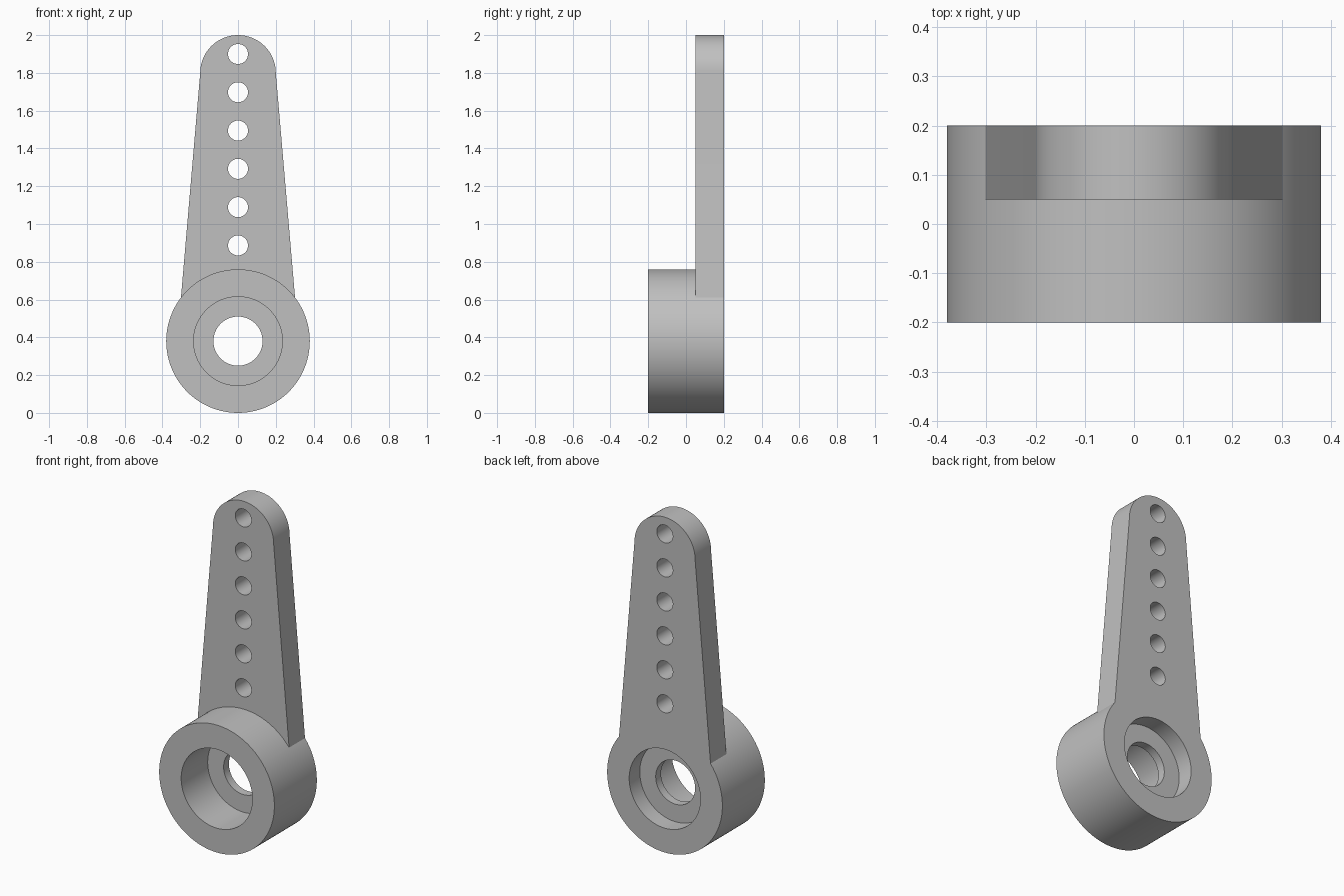
import bpy, bmesh, math
from mathutils import Matrix

if "Cube" in bpy.data.objects:
    bpy.data.objects.remove(bpy.data.objects["Cube"], do_unlink=True)

HUB_Z, HUB_R = 0.38, 0.38
BACK, ARM_FRONT = 0.2, 0.05

# Single grey plastic
grey = bpy.data.materials.new("grey plastic")
grey.use_nodes = True
colour = (0.53, 0.53, 0.53, 1)
grey.diffuse_color = colour
grey.node_tree.nodes["Principled BSDF"].inputs["Base Color"].default_value = colour


def new_object(name, bm):
    bmesh.ops.recalc_face_normals(bm, faces=bm.faces)
    mesh = bpy.data.meshes.new(name)
    bm.to_mesh(mesh)
    bm.free()
    mesh.materials.append(grey)
    obj = bpy.data.objects.new(name, mesh)
    bpy.context.collection.objects.link(obj)
    return obj


def cylinder(name, radius, z, y0, y1, sides):
    """Cylinder lying along y."""
    bm = bmesh.new()
    place = Matrix.Translation((0, (y0 + y1) / 2, z)) @ Matrix.Rotation(math.pi / 2, 4, "X")
    bmesh.ops.create_cone(bm, cap_ends=True, segments=sides, radius1=radius,
                          radius2=radius, depth=y1 - y0, matrix=place)
    return new_object(name, bm)


def prism(name, outline, y0, y1):
    """Outline in x and z, extruded along y."""
    bm = bmesh.new()
    face = bm.faces.new([bm.verts.new((x, y0, z)) for x, z in outline])
    side = bmesh.ops.extrude_face_region(bm, geom=[face])["geom"]
    bmesh.ops.translate(bm, vec=(0, y1 - y0, 0),
                        verts=[v for v in side if isinstance(v, bmesh.types.BMVert)])
    return new_object(name, bm)


def combine(target, other, operation):
    mod = target.modifiers.new(other.name, "BOOLEAN")
    mod.operation, mod.solver, mod.object = operation, "EXACT", other
    bpy.context.view_layer.objects.active = target
    bpy.ops.object.modifier_apply(modifier=mod.name)
    bpy.data.objects.remove(other, do_unlink=True)


# Round hub
horn = cylinder("lever_arm", HUB_R, HUB_Z, -0.2, BACK, 128)

# Tapered arm with a rounded tip, its foot sunk into the hub
TIP_R, TIP_Z = 0.2, 1.8
tip = [(TIP_R * math.cos(math.pi * i / 48), TIP_Z + TIP_R * math.sin(math.pi * i / 48))
       for i in range(49)]
foot = [(-0.302, 0.61), (-0.2, 0.5), (0.2, 0.5), (0.302, 0.61)]
combine(horn, prism("arm", tip + foot, ARM_FRONT, BACK), "UNION")

# Hub bore: deep front recess, shallow back recess, through hole in the web
for name, radius, y0, y1 in (("front_recess", 0.235, -0.3, 0.05),
                             ("back_recess", 0.235, 0.1, 0.3),
                             ("shaft_hole", 0.13, -0.1, 0.15)):
    combine(horn, cylinder(name, radius, HUB_Z, y0, y1, 96), "DIFFERENCE")

# Row of linkage holes
for i in range(6):
    combine(horn, cylinder("linkage_hole", 0.053, 1.9 - 0.2027 * i, -0.1, 0.3, 48), "DIFFERENCE")

# Smooth round walls, crisp rims
bpy.ops.object.select_all(action="DESELECT")
horn.select_set(True)
bpy.context.view_layer.objects.active = horn
bpy.ops.object.shade_smooth_by_angle(angle=math.radians(25))
